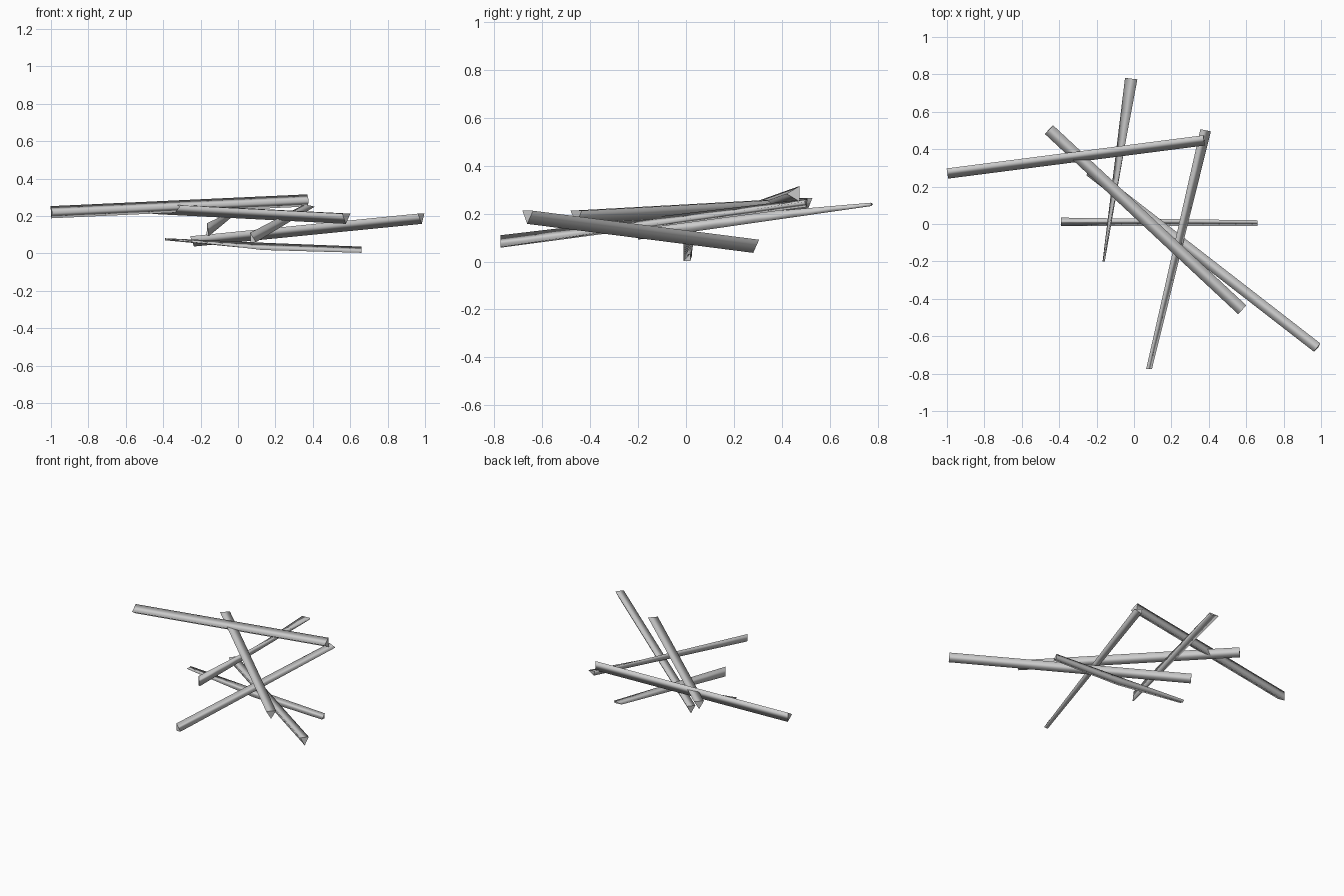
import bpy, bmesh, math
from mathutils import Vector

if "Cube" in bpy.data.objects:
    bpy.data.objects.remove(bpy.data.objects["Cube"])

wood = bpy.data.materials.new("pale_grey_wood")
wood.diffuse_color = (0.6, 0.6, 0.6, 1)
wood.use_nodes = True
wood.node_tree.nodes["Principled BSDF"].inputs["Base Color"].default_value = wood.diffuse_color

STEPS = 6    # rings between two stations


def stick(name, stations):
    """Three-sided stick; each station is a triangle, blended along the length."""
    bm = bmesh.new()
    rings = []
    for k, (a, b) in enumerate(zip(stations, stations[1:])):
        for s in range(0 if k == 0 else 1, STEPS + 1):
            rings.append([bm.verts.new(Vector(p).lerp(Vector(q), s / STEPS))
                          for p, q in zip(a, b)])
    for r0, r1 in zip(rings, rings[1:]):
        for i in range(3):
            j = (i + 1) % 3
            bm.faces.new((r0[i], r0[j], r1[j], r1[i])).smooth = True
    # flat cut ends
    for ring in (rings[0], rings[-1]):
        cap = bm.faces.new(ring)
        for e in cap.edges:
            e.smooth = False
    bmesh.ops.recalc_face_normals(bm, faces=bm.faces)
    me = bpy.data.meshes.new(name)
    bm.to_mesh(me)
    bm.free()
    me.materials.append(wood)
    bpy.context.collection.objects.link(bpy.data.objects.new(name, me))


def straight_stick(name, a, b, w, d, roll):
    """Even wedge from a to b; roll turns the broad side away from up."""
    a, b = Vector(a), Vector(b)
    axis = (b - a).normalized()
    side = axis.cross(Vector((0, 0, 1))).normalized()
    up = side.cross(axis)
    r = math.radians(roll)
    n = up * math.cos(r) + side * math.sin(r)
    t = side * math.cos(r) - up * math.sin(r)
    tri = [t * (w / 2) + n * (d / 2), t * (-w / 2) + n * (d / 2), n * (-d / 2)]
    stick(name, [[c + o for o in tri] for c in (a, b)])


# Straight sticks
straight_stick("top_stick", (-0.997, 0.27, 0.22), (0.375, 0.447, 0.283),
               0.065, 0.055, -90)
straight_stick("diagonal_stick", (-0.455, 0.505, 0.238), (0.578, -0.458, 0.185),
               0.064, 0.055, 0)
straight_stick("long_diagonal_stick", (-0.237, 0.282, 0.064),
               (0.981, -0.662, 0.185), 0.056, 0.055, 0)

# Twisted sticks: two corners of the broad side, then the inner corner
stick("leaning_stick", [
    [(0.355, 0.507, 0.262), (0.411, 0.495, 0.25), (0.362, 0.505, 0.228)],
    [(0.065, -0.775, 0.11), (0.096, -0.775, 0.06), (0.067, -0.775, 0.058)]])
stick("rear_stick", [
    [(-0.048, 0.781, 0.24), (0.018, 0.773, 0.246), (0.013, 0.774, 0.232)],
    [(-0.168, -0.2, 0.095), (-0.165, -0.2, 0.162), (-0.156, -0.2, 0.092)]])
stick("ground_stick", [
    [(-0.39, 0.034, 0.081), (-0.39, -0.01, 0.079), (-0.39, 0.018, 0.07)],
    [(0.13, 0.027, 0.057), (0.13, -0.011, 0.018), (0.13, 0.024, 0.02)],
    [(0.66, 0.02, 0.036), (0.66, -0.01, 0.003), (0.66, 0.018, 0.003)]])
